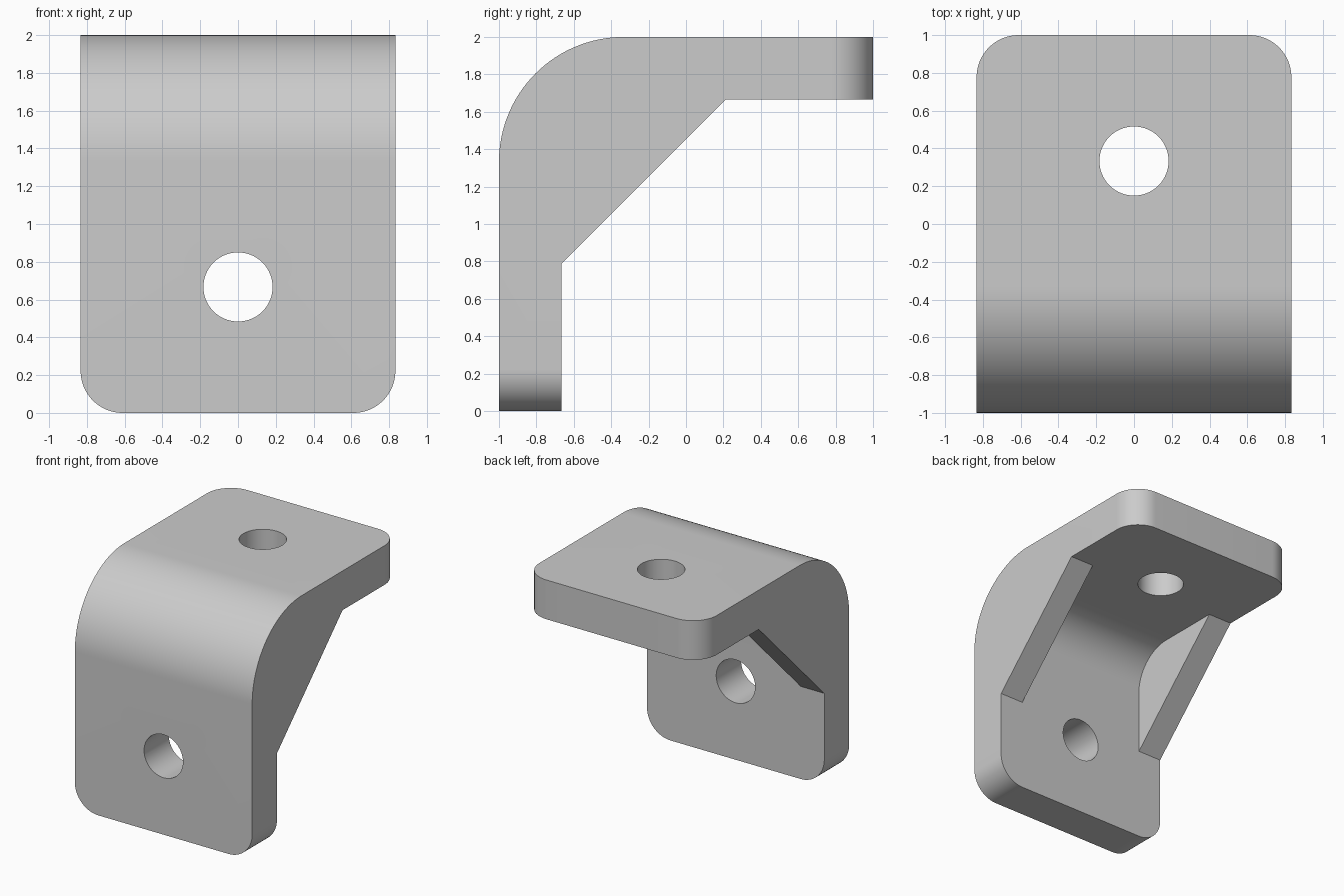
import bpy, bmesh
from math import sin, cos, pi, radians

if "Cube" in bpy.data.objects:
    bpy.data.objects.remove(bpy.data.objects["Cube"])

HALF_W = 5 / 6          # half width of the bracket
THICK = 1 / 3           # plate thickness
BEND = 2 / 3            # outer bend radius
GUSSET = 2 / 9          # gusset thickness and corner radius
REACH = 0.88            # gusset leg length
HOLE_R = 0.183
INNER_Y, INNER_Z = -1 + THICK, 2 - THICK

grey = bpy.data.materials.new("light grey")
grey.use_nodes = True
colour = (0.6, 0.6, 0.6, 1)
grey.diffuse_color = colour
grey.node_tree.nodes["Principled BSDF"].inputs["Base Color"].default_value = colour


def bend(radius, steps=32):
    """Quarter arc in the y-z plane, from the upright plate to the top plate."""
    centre_y, centre_z = -1 + BEND, 2 - BEND
    return [(centre_y - radius * cos(a), centre_z + radius * sin(a))
            for a in (i * pi / 2 / steps for i in range(steps + 1))]


def prism(name, profile, half_width):
    """Extrude a y-z profile along x."""
    bm = bmesh.new()
    face = bm.faces.new([bm.verts.new((-half_width, y, z)) for y, z in profile])
    out = bmesh.ops.extrude_face_region(bm, geom=[face])
    moved = [v for v in out["geom"] if isinstance(v, bmesh.types.BMVert)]
    bmesh.ops.translate(bm, verts=moved, vec=(2 * half_width, 0, 0))
    bmesh.ops.recalc_face_normals(bm, faces=bm.faces)
    mesh = bpy.data.meshes.new(name)
    bm.to_mesh(mesh)
    bm.free()
    obj = bpy.data.objects.new(name, mesh)
    bpy.context.collection.objects.link(obj)
    mesh.materials.append(grey)
    return obj


def cut(target, cutter):
    """Subtract the cutter, then discard it."""
    bpy.context.view_layer.objects.active = target
    mod = target.modifiers.new("cut", "BOOLEAN")
    mod.operation, mod.solver, mod.object = "DIFFERENCE", "EXACT", cutter
    bpy.ops.object.modifier_apply(modifier=mod.name)
    bpy.data.objects.remove(cutter)


# Solid bracket body with the sloping gusset edge
body = bend(BEND) + [(1, 2), (1, INNER_Z), (INNER_Y + REACH, INNER_Z),
                     (INNER_Y, INNER_Z - REACH), (INNER_Y, 0), (-1, 0)]
bracket = prism("angle_bracket", body, HALF_W)

# Rounded corners at both plate ends
bm = bmesh.new()
bm.from_mesh(bracket.data)
corners = [e for e in bm.edges
           if abs(e.verts[0].co.x - e.verts[1].co.x) < 0.001
           and (all(v.co.z < 0.001 for v in e.verts)
                or all(v.co.y > 0.999 for v in e.verts))]
bmesh.ops.bevel(bm, geom=corners, offset=GUSSET, segments=16, profile=0.5,
                affect="EDGES")
bm.to_mesh(bracket.data)
bm.free()

# Rounded pocket between the two side gussets
pocket = bend(BEND - THICK) + [(INNER_Y + REACH, INNER_Z), (0.4, 0.6),
                               (INNER_Y, INNER_Z - REACH)]
cut(bracket, prism("pocket_cutter", pocket, HALF_W - GUSSET))

# One bolt hole through each plate
for position, tilt in (((0, -1 + THICK / 2, 2 / 3), radians(90)),
                       ((0, 1 / 3, 2 - THICK / 2), 0)):
    bpy.ops.mesh.primitive_cylinder_add(vertices=64, radius=HOLE_R, depth=0.5,
                                        location=position, rotation=(tilt, 0, 0))
    drill = bpy.context.object
    drill.data.materials.append(grey)
    cut(bracket, drill)

# Smooth curves with crisp edges
bpy.ops.object.select_all(action="DESELECT")
bracket.select_set(True)
bpy.context.view_layer.objects.active = bracket
bpy.ops.object.shade_smooth_by_angle(angle=radians(30))
